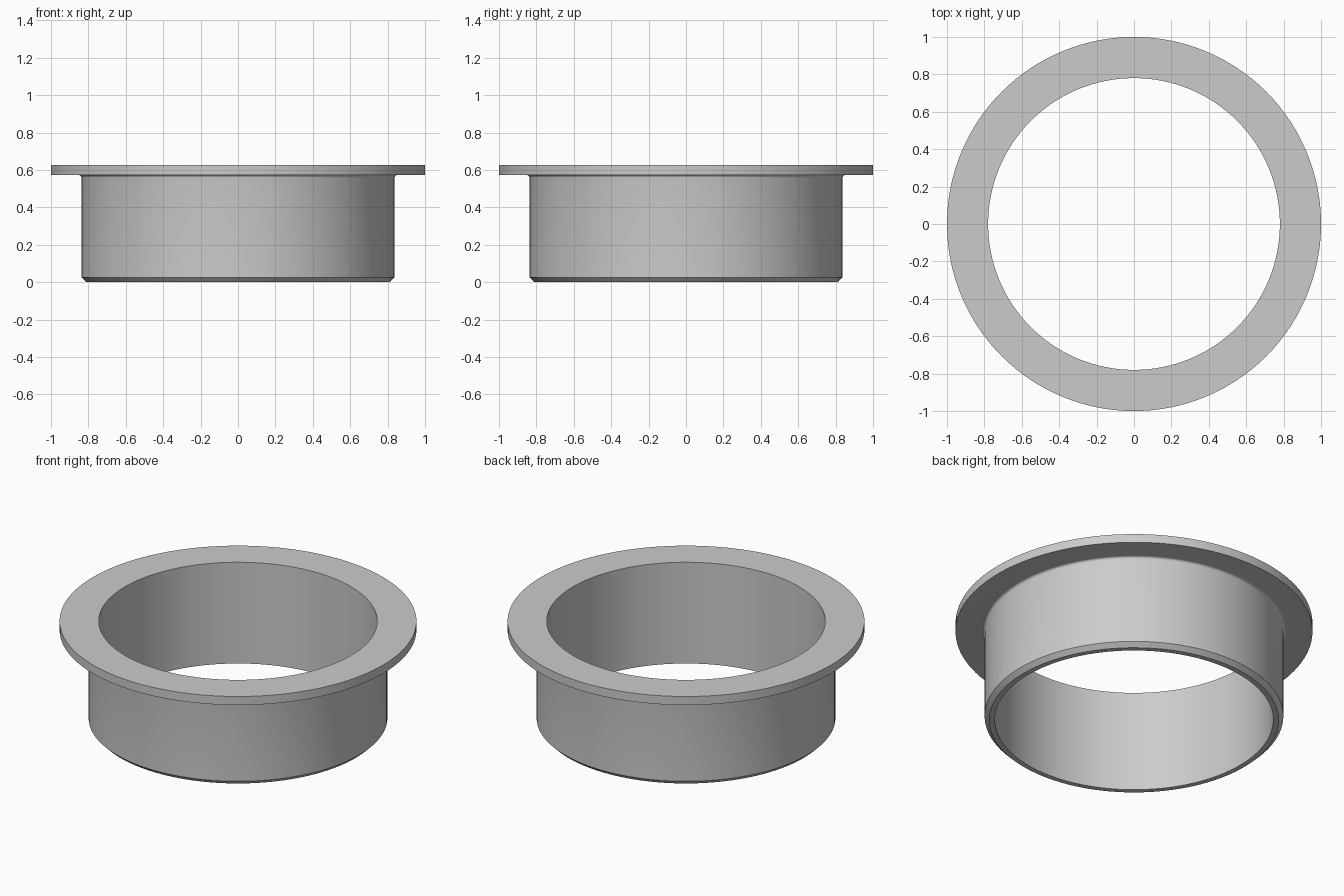
import bpy
import bmesh
from math import cos, sin, pi, radians
from mathutils import Matrix, Vector

cube = bpy.data.objects.get("Cube")
if cube:
    bpy.data.objects.remove(cube, do_unlink=True)

BORE, SLEEVE, FLANGE = 0.78, 0.837, 1.0
HEIGHT, FLANGE_BOTTOM = 0.626, 0.573
CHAMFER, FILLET = 0.026, 0.015
SEGMENTS = 128

# Plain grey material
grey = bpy.data.materials.new("grey metal")
grey.use_nodes = True
colour = (0.6, 0.6, 0.6, 1)
grey.diffuse_color = colour
grey.node_tree.nodes["Principled BSDF"].inputs["Base Color"].default_value = colour

# Wall cross-section: bore, chamfered foot, sleeve, small fillet, flange
profile = [(BORE, HEIGHT), (BORE, 0), (SLEEVE - CHAMFER, 0), (SLEEVE, CHAMFER)]
for i in range(6):
    a = i / 5 * pi / 2
    profile.append((SLEEVE + FILLET * (1 - cos(a)),
                    FLANGE_BOTTOM - FILLET * (1 - sin(a))))
profile += [(FLANGE, FLANGE_BOTTOM), (FLANGE, HEIGHT)]

# Revolve the closed section around the z axis
bm = bmesh.new()
rings = []
for s in range(SEGMENTS):
    turn = Matrix.Rotation(2 * pi * s / SEGMENTS, 3, "Z")
    rings.append([bm.verts.new(turn @ Vector((r, 0, z))) for r, z in profile])
for s in range(SEGMENTS):
    a, b = rings[s - 1], rings[s]
    for k in range(len(profile)):
        bm.faces.new((a[k - 1], a[k], b[k], b[k - 1]))
bmesh.ops.recalc_face_normals(bm, faces=bm.faces)

mesh = bpy.data.meshes.new("flanged_bushing")
bm.to_mesh(mesh)
bm.free()
mesh.materials.append(grey)
bushing = bpy.data.objects.new("flanged_bushing", mesh)
bpy.context.collection.objects.link(bushing)

# Smooth round walls with crisp rims
bpy.ops.object.select_all(action="DESELECT")
bushing.select_set(True)
bpy.context.view_layer.objects.active = bushing
bpy.ops.object.shade_smooth_by_angle(angle=radians(30))
